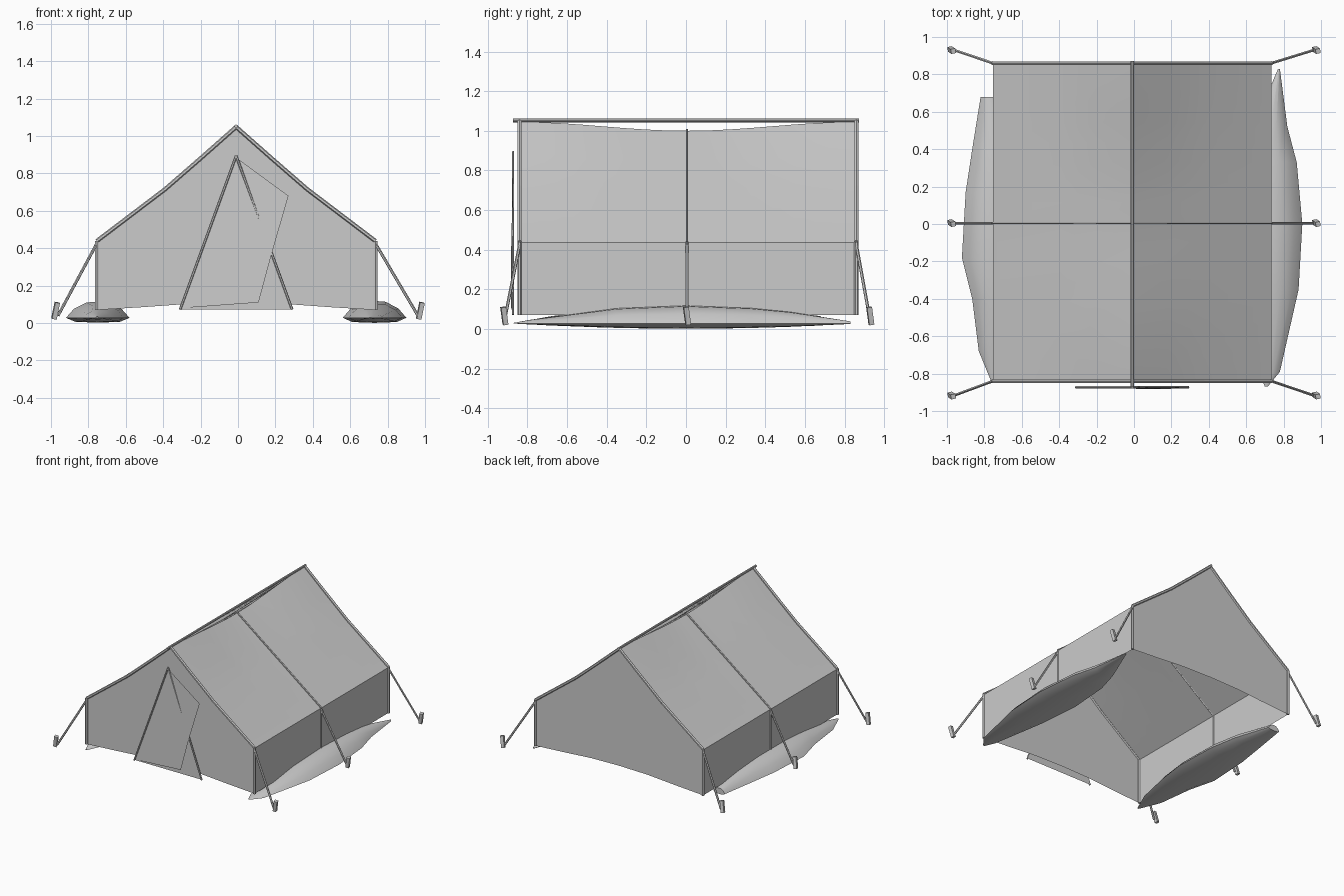
import bpy, bmesh, math
from mathutils import Vector, Matrix

cube = bpy.data.objects.get("Cube")
if cube:
    bpy.data.objects.remove(cube, do_unlink=True)

grey = bpy.data.materials.new("canvas_grey")
grey.use_nodes = True
colour = (0.6, 0.6, 0.6, 1)
grey.diffuse_color = colour
grey.node_tree.nodes["Principled BSDF"].inputs["Base Color"].default_value = colour

CX, FRONT, MID, BACK = -0.01, -0.84, 0.005, 0.86
HALF, BASE, EAVE, RIDGE = 0.745, 0.07, 0.435, 1.045


def finish(name, bm, smooth=False):
    bmesh.ops.recalc_face_normals(bm, faces=bm.faces[:])
    mesh = bpy.data.meshes.new(name)
    bm.to_mesh(mesh)
    bm.free()
    mesh.materials.append(grey)
    ob = bpy.data.objects.new(name, mesh)
    bpy.context.collection.objects.link(ob)
    if smooth:
        bpy.ops.object.select_all(action='DESELECT')
        ob.select_set(True)
        bpy.context.view_layer.objects.active = ob
        bpy.ops.object.shade_smooth_by_angle(angle=math.radians(30))
    return ob


def rods(name, path, radius, sides=6):
    """Straight rods joining the points of a path."""
    bm = bmesh.new()
    pts = [Vector(p) for p in path]
    for a, b in zip(pts, pts[1:]):
        turn = (b - a).to_track_quat('Z', 'Y').to_matrix().to_4x4()
        bmesh.ops.create_cone(bm, cap_ends=True, segments=sides, radius1=radius,
                              radius2=radius, depth=(b - a).length,
                              matrix=Matrix.Translation((a + b) / 2) @ turn)
    return finish(name, bm)


def panel(name, points):
    bm = bmesh.new()
    bm.faces.new([bm.verts.new(p) for p in points])
    return finish(name, bm)


def loft(name, rings, closed=False):
    bm = bmesh.new()
    rows = [[bm.verts.new(p) for p in ring] for ring in rings]
    n = len(rows[0])
    for r, s in zip(rows, rows[1:]):
        for i in range(n if closed else n - 1):
            j = (i + 1) % n
            bm.faces.new((r[i], r[j], s[j], s[i]))
    if closed:
        bm.faces.new(rows[0])
        bm.faces.new(rows[-1])
    return finish(name, bm, True)


def mirrored(half):
    """Complete a half outline that ends on the centre line."""
    return half + [(-x, z) for x, z in reversed(half[:-1])]


def sag(y):
    t = (y - MID) / (BACK - MID)
    return 0.045 * (0.5 + 0.5 * math.cos(math.pi * t))


def section(y, lift=0.0):
    fold = 0.004 * math.sin(y * 23) * sag(y) / 0.045
    half = [(-HALF, BASE), (-HALF, EAVE + lift), (-0.38, 0.712 + lift),
            (-0.19, 0.877 + lift - sag(y) / 2 + fold), (0, RIDGE + lift - sag(y))]
    return [(x + CX, y, z) for x, z in mirrored(half)]


# Canvas side walls and sagging roof in one sheet
STEPS = 16
loft("canvas_roof_and_sides",
     [section(FRONT + (BACK - FRONT) * i / STEPS) for i in range(STEPS + 1)])

# End walls with a slightly arched lower edge
hem = [(x + CX, z) for x, z in mirrored([(-0.5, 0.085), (-0.25, 0.103), (0, 0.108)])]
for name, y in (("front_wall", FRONT), ("back_wall", BACK)):
    panel(name, section(y) + [(x, y, z) for x, z in reversed(hem)])

# Bent frames, ridge pole
for name, y, radius in (("front_frame", FRONT, 0.011), ("middle_frame", MID, 0.007),
                        ("back_frame", BACK, 0.011)):
    rods(name, section(y, 0.004), radius)
rods("ridge_pole", [(CX, -0.872, 1.052), (CX, 0.872, 1.052)], 0.009, 8)

# Guy lines and leaning pegs
for side, sx in (("right", -1), ("left", 1)):
    for place, y, py in (("front", FRONT, -0.917), ("middle", MID, MID), ("back", BACK, 0.93)):
        px = sx * 0.975
        rods(f"{place}_{side}_guy_line",
             [(CX + sx * HALF, y, 0.425), (sx * 0.962, py, 0.04)], 0.008)
        rods(f"{place}_{side}_peg",
             [(px - 0.009, py + 0.006, 0.022), (px + 0.009, py - 0.006, 0.11)], 0.018, 4)

# Doorway: triangular sheet, edge rods and folded flap
apex, foot_r, foot_l = (-0.01, 0.895), (-0.31, 0.072), (0.29, 0.072)
panel("door_sheet", [(x, -0.867, z) for x, z in (foot_r, foot_l, apex)])
rods("door_edge", [(x, -0.873, z) for x, z in (foot_r, apex, foot_l)], 0.007)
panel("door_flap", [(-0.30, -0.874, 0.08), (-0.01, -0.872, 0.885), (0.27, -0.872, 0.68),
                    (0.18, -0.883, 0.37), (0.11, -0.883, 0.11)])

# Drifts along both sides: y, outer edge, inner edge
right_plan = [(-0.85, -0.76, -0.745), (-0.68, -0.83, -0.67), (-0.4, -0.865, -0.61),
              (-0.18, -0.92, -0.58), (0.17, -0.9, -0.59), (0.4, -0.865, -0.63),
              (0.68, -0.82, -0.72)]
left_plan = [(-0.87, 0.715, 0.7), (-0.79, 0.78, 0.665), (-0.35, 0.88, 0.59),
             (0, 0.9, 0.56), (0.33, 0.87, 0.585), (0.52, 0.82, 0.64), (0.83, 0.78, 0.77)]
# Cross-section as (position across, height above or below the rim)
lens = [(-1, 0), (-0.75, 0.55), (-0.35, 0.95), (0, 1), (0.35, 0.95), (0.75, 0.55), (1, 0),
        (0.7, -0.25), (0, -0.3), (-0.7, -0.25)]
for name, plan in (("right_drift", right_plan), ("left_drift", left_plan)):
    rings = []
    for y, outer, inner in plan:
        mid, half = (outer + inner) / 2, (outer - inner) / 2
        rise = 0.09 * max(0.03, 1 - (y / 0.88) ** 2)
        rings.append([(mid + half * u, y, 0.028 + rise * v) for u, v in lens])
    loft(name, rings, closed=True)
